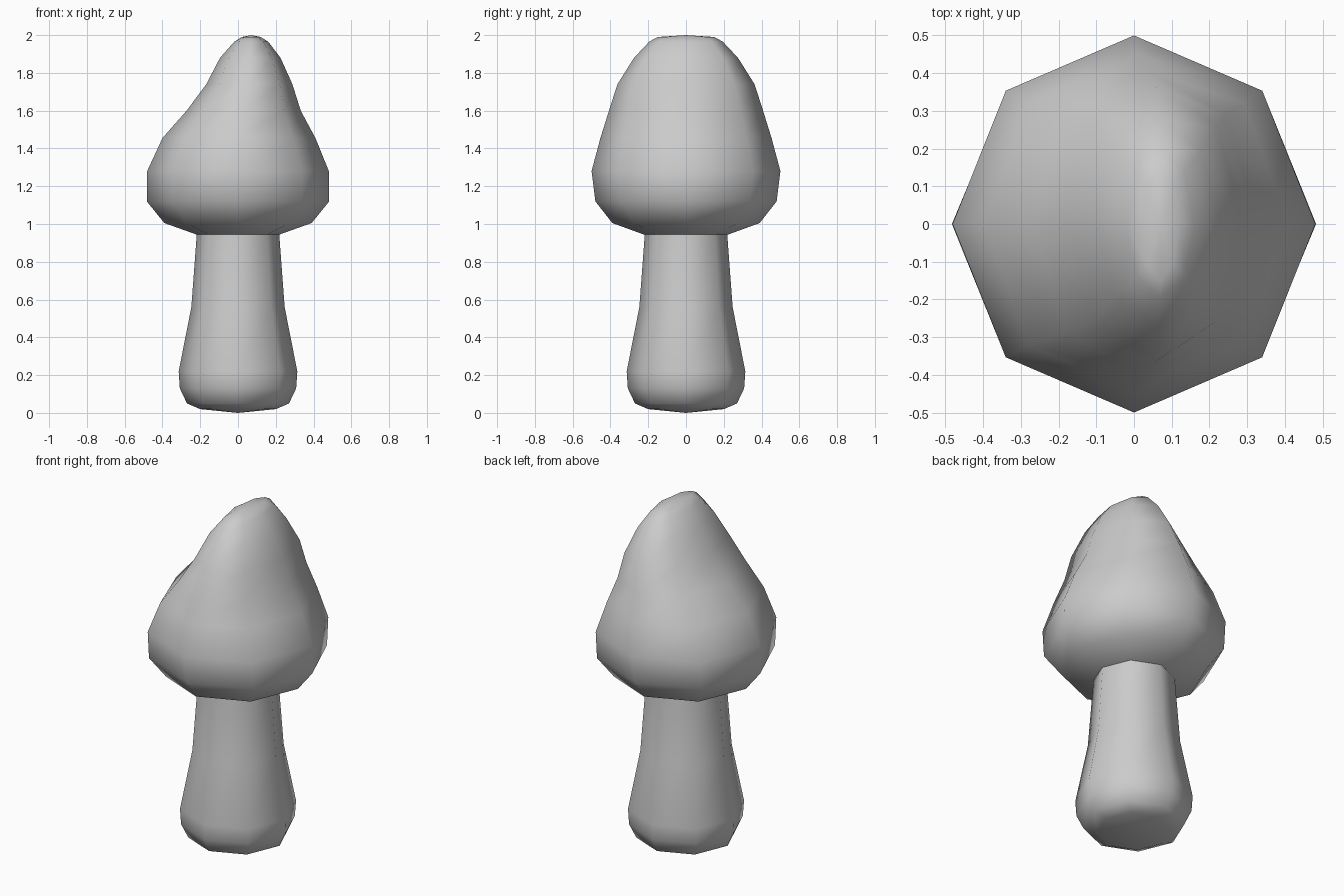
import bpy, bmesh, math

if "Cube" in bpy.data.objects:
    bpy.data.objects.remove(bpy.data.objects["Cube"])

SIDES = 8


def loft(name, rings, bottom=None, top=None):
    """Eight-sided skin through rings of (z, centre x, radius x, radius y)."""
    bm = bmesh.new()
    loops = []
    for z, cx, rx, ry in rings:
        loops.append([bm.verts.new((cx + rx * math.cos(2 * math.pi * i / SIDES),
                                    ry * math.sin(2 * math.pi * i / SIDES), z))
                      for i in range(SIDES)])
    for a, b in zip(loops, loops[1:]):
        for i in range(SIDES):
            j = (i + 1) % SIDES
            bm.faces.new((a[i], a[j], b[j], b[i]))
    for tip, loop in ((bottom, loops[0]), (top, loops[-1])):
        if tip:
            v = bm.verts.new(tip)
            for i in range(SIDES):
                bm.faces.new((loop[i], loop[(i + 1) % SIDES], v))
    bmesh.ops.recalc_face_normals(bm, faces=bm.faces)
    for f in bm.faces:
        f.smooth = True
    me = bpy.data.meshes.new(name)
    bm.to_mesh(me)
    bm.free()
    # Outward orientation check for the open shells
    ob = bpy.data.objects.new(name, me)
    bpy.context.collection.objects.link(ob)
    return ob


# Stem: bulbous foot narrowing towards the cap
stem = [(0.02, 0.20), (0.05, 0.27), (0.13, 0.308), (0.22, 0.314),
        (0.56, 0.247), (0.95, 0.218)]
loft("stem", [(z, 0, r, r) for z, r in stem], bottom=(0, 0, 0))

# Cap: round rim, leaning and flattened into a ridge at the tip
loft("cap", [
    (0.945, 0, 0.222, 0.225),
    (1.005, 0, 0.39, 0.39),
    (1.12, 0, 0.483, 0.48),
    (1.28, 0, 0.481, 0.50),
    (1.455, 0.005, 0.405, 0.453),
    (1.60, 0.03, 0.302, 0.408),
    (1.74, 0.06, 0.228, 0.363),
    (1.88, 0.065, 0.16, 0.275),
    (1.965, 0.07, 0.09, 0.195),
    (1.99, 0.07, 0.05, 0.15),
], top=(0.07, 0, 2.0))
